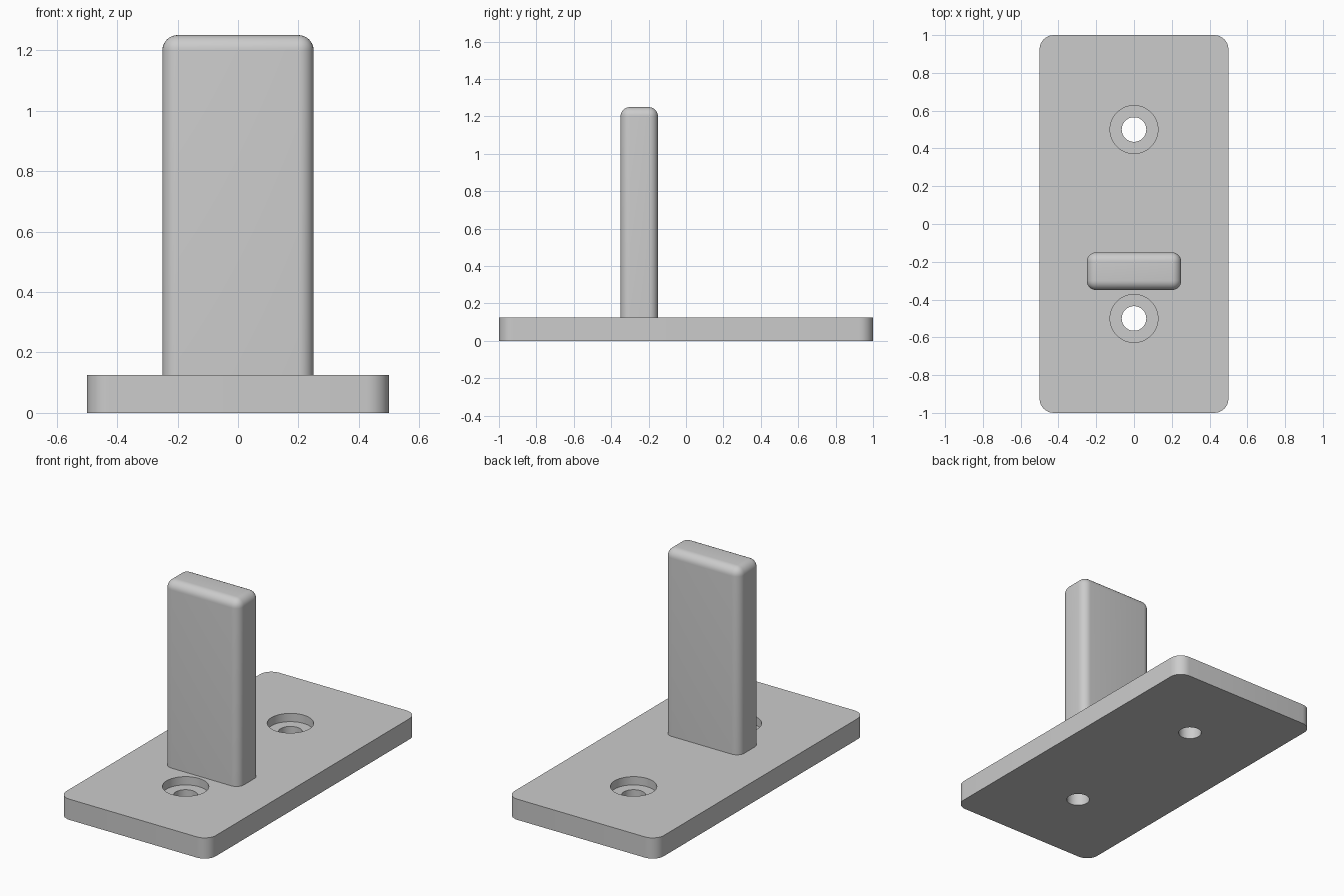
import bpy
import bmesh
import math

cube = bpy.data.objects.get("Cube")
if cube:
    bpy.data.objects.remove(cube, do_unlink=True)

grey = bpy.data.materials.new("light_grey")
grey.use_nodes = True
colour = (0.6, 0.6, 0.6, 1)
grey.diffuse_color = colour
grey.node_tree.nodes["Principled BSDF"].inputs["Base Color"].default_value = colour


def rounded_box(name, size, centre, radius, rounded):
    """Box with the edges chosen by the rule rounded(edge) filleted."""
    bm = bmesh.new()
    bmesh.ops.create_cube(bm, size=1)
    bmesh.ops.scale(bm, vec=size, verts=bm.verts)
    bmesh.ops.translate(bm, vec=centre, verts=bm.verts)
    edges = [e for e in bm.edges if rounded(e)]
    bmesh.ops.bevel(bm, geom=edges, offset=radius, segments=8,
                    profile=0.5, affect='EDGES')
    mesh = bpy.data.meshes.new(name)
    bm.to_mesh(mesh)
    bm.free()
    mesh.materials.append(grey)
    obj = bpy.data.objects.new(name, mesh)
    bpy.context.collection.objects.link(obj)
    return obj


def cut_cylinder(target, name, radius, bottom, top, y):
    """Subtract a vertical cylinder from the target."""
    bpy.ops.mesh.primitive_cylinder_add(
        vertices=64, radius=radius, depth=top - bottom,
        location=(0, y, (top + bottom) / 2))
    cutter = bpy.context.object
    cutter.name = name
    cutter.data.materials.append(grey)
    mod = target.modifiers.new(name, 'BOOLEAN')
    mod.operation = 'DIFFERENCE'
    mod.solver = 'EXACT'
    mod.object = cutter
    bpy.ops.object.select_all(action='DESELECT')
    target.select_set(True)
    bpy.context.view_layer.objects.active = target
    bpy.ops.object.modifier_apply(modifier=mod.name)
    bpy.data.objects.remove(cutter, do_unlink=True)


def is_vertical(edge):
    a, b = edge.verts
    return abs(a.co.z - b.co.z) > 0.01


def is_upper(edge):
    return max(v.co.z for v in edge.verts) > 1


# Base plate with rounded corners and two counterbored screw holes
thickness = 0.125
plate = rounded_box("base_plate", (1, 2, thickness), (0, 0, thickness / 2),
                    0.075, is_vertical)
for y in (-0.5, 0.5):
    cut_cylinder(plate, "screw_hole", 0.065, -0.1, 0.3, y)
    cut_cylinder(plate, "counterbore", 0.127, thickness - 0.05, 0.3, y)

# Upright post, rounded on its sides and top, standing on the plate
height = 1.25 - thickness
post = rounded_box("upright_post", (0.5, 0.2, height),
                   (0, -0.25, thickness + height / 2), 0.05, is_upper)

# Smooth shading on the fillets and bores, sharp rims
for obj in (plate, post):
    bpy.ops.object.select_all(action='DESELECT')
    obj.select_set(True)
    bpy.context.view_layer.objects.active = obj
    bpy.ops.object.shade_smooth_by_angle(angle=math.radians(30))
